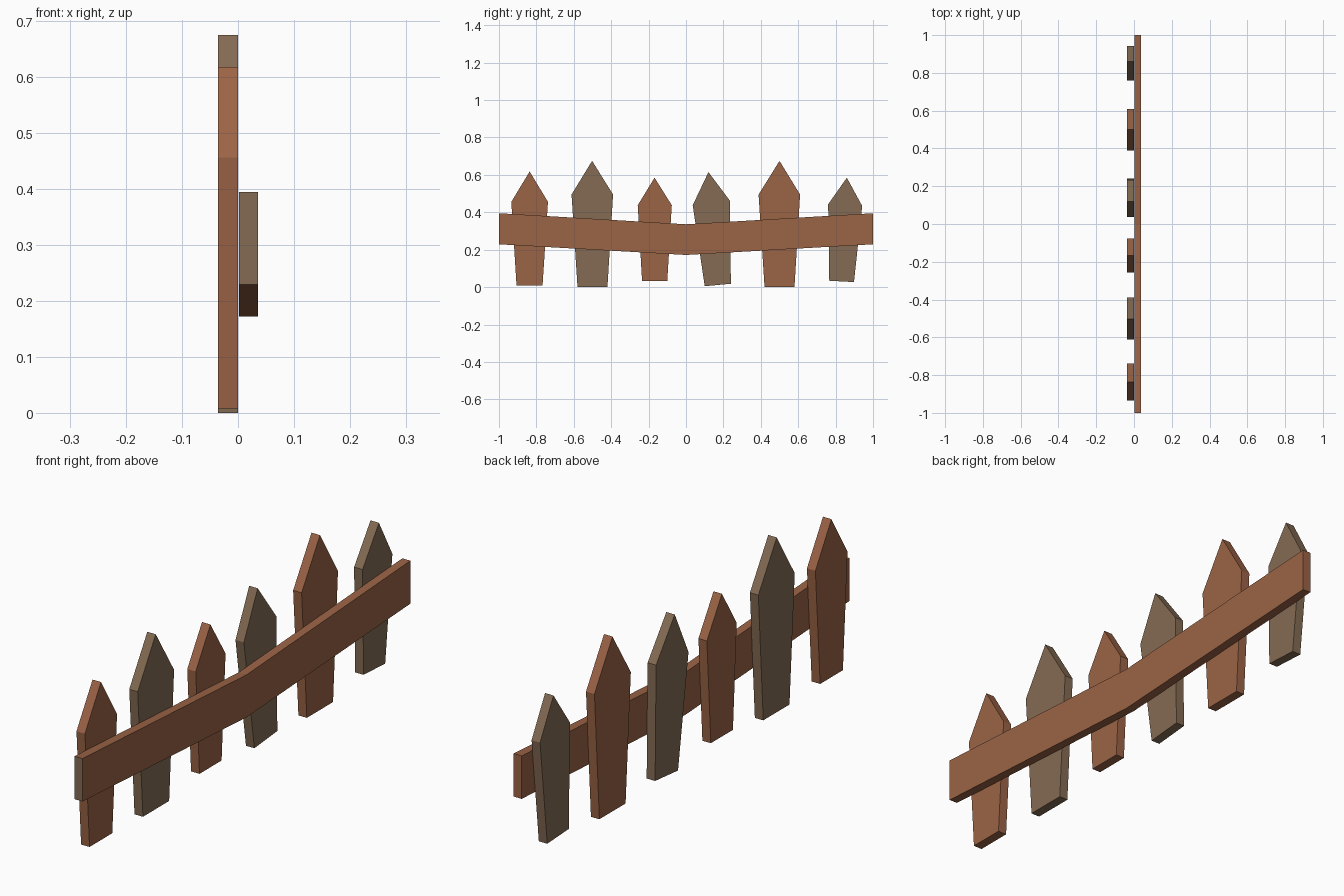
import bpy, bmesh

if "Cube" in bpy.data.objects:
    bpy.data.objects.remove(bpy.data.objects["Cube"])


def material(name, color):
    m = bpy.data.materials.new(name)
    m.diffuse_color = (*color, 1)
    m.use_nodes = True
    m.node_tree.nodes["Principled BSDF"].inputs["Base Color"].default_value = m.diffuse_color
    return m


brown = material("brown_wood", (0.33, 0.127, 0.061))
grey = material("grey_wood", (0.23, 0.147, 0.087))


def board(name, profile, x0, x1, mats):
    """Extrude a (y, z) outline along x from x0 to x1."""
    bm = bmesh.new()
    face = bm.faces.new([bm.verts.new((x0, y, z)) for y, z in profile])
    out = bmesh.ops.extrude_face_region(bm, geom=[face])
    verts = [v for v in out["geom"] if isinstance(v, bmesh.types.BMVert)]
    bmesh.ops.translate(bm, verts=verts, vec=(x1 - x0, 0, 0))
    bmesh.ops.recalc_face_normals(bm, faces=bm.faces)
    me = bpy.data.meshes.new(name)
    bm.to_mesh(me)
    bm.free()
    for m in mats:
        me.materials.append(m)
    ob = bpy.data.objects.new(name, me)
    bpy.context.collection.objects.link(ob)
    return ob


# Pointed pickets: bottom left, bottom right, right shoulder, tip, left shoulder
pickets = [
    [(-.906, .008), (-.767, .008), (-.738, .456), (-.836, .618), (-.934, .456)],
    [(-.58, .002), (-.42, .002), (-.39, .495), (-.502, .675), (-.612, .495)],
    [(-.235, .034), (-.1, .034), (-.076, .438), (-.168, .585), (-.258, .438)],
    [(.1, .005), (.24, .018), (.234, .463), (.12, .615), (.036, .438)],
    [(.42, .002), (.58, .002), (.61, .495), (.5, .675), (.388, .495)],
    [(.766, .034), (.898, .027), (.942, .434), (.86, .585), (.76, .443)],
]
for i, p in enumerate(pickets):
    # shift so the lowest picket touches the ground
    p = [(y, z - .002 if z < .003 else z) for y, z in p]
    board(f"picket_{i + 1}", p, -.036, 0, [grey if i % 2 else brown])

# Sagging cross rail with a grey front end
rail = board("cross_rail",
             [(-1, .229), (0, .172), (1, .229), (1, .395), (0, .336), (-1, .395)],
             .002, .036, [brown, grey])
for f in rail.data.polygons:
    if f.normal.y < -.9:
        f.material_index = 1
